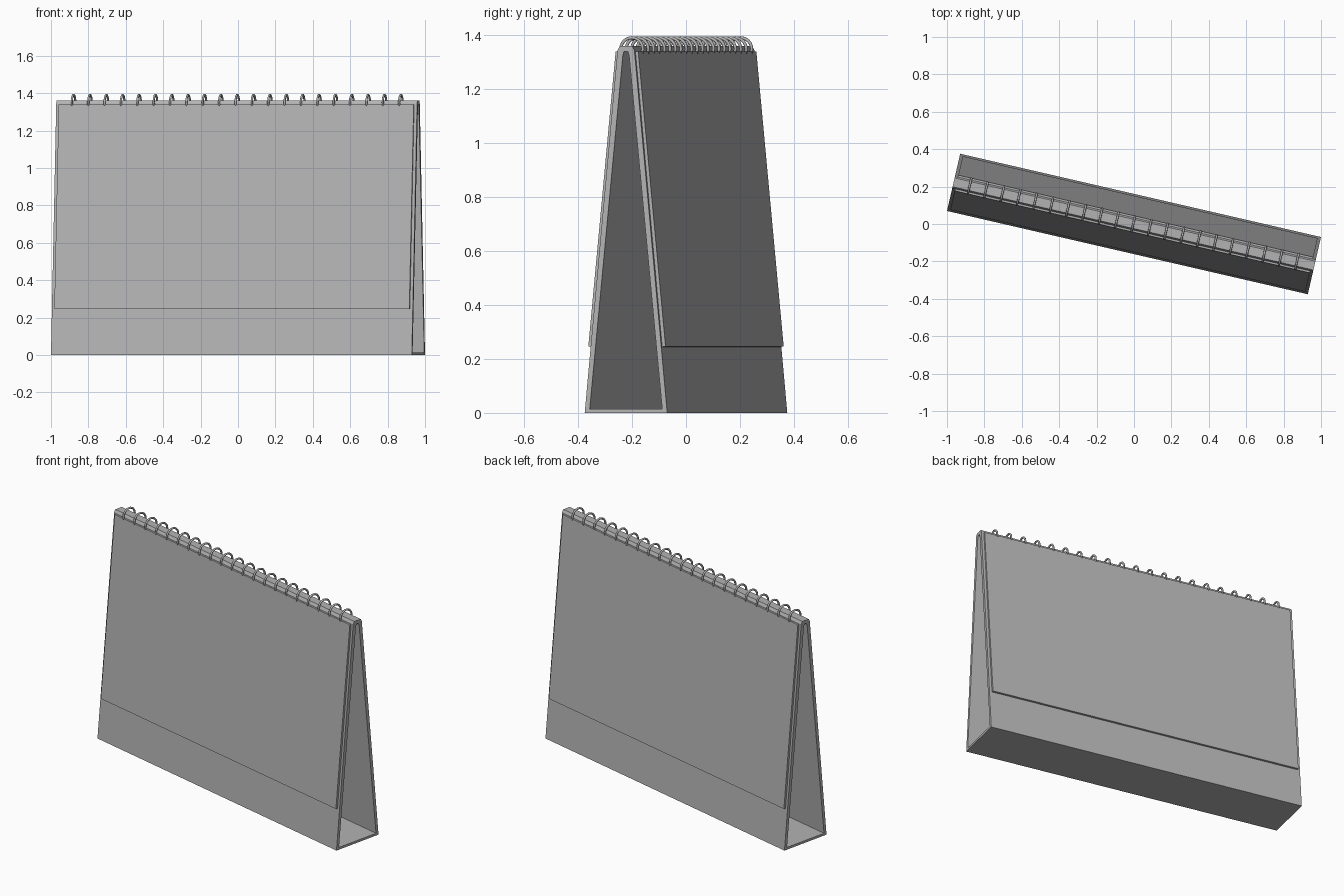
import bpy, bmesh, math

cube = bpy.data.objects.get("Cube")
if cube:
    bpy.data.objects.remove(cube, do_unlink=True)

TURN = math.radians(-13)      # the whole stand is turned on its base
HALF_BOARD = 0.99
HALF_PAGE = 0.974

grey = bpy.data.materials.new("plain grey")
grey.use_nodes = True
colour = (0.45, 0.45, 0.45, 1)
grey.diffuse_color = colour
grey.node_tree.nodes["Principled BSDF"].inputs["Base Color"].default_value = colour


def add_object(name, data):
    obj = bpy.data.objects.new(name, data)
    bpy.context.scene.collection.objects.link(obj)
    obj.rotation_euler.z = TURN
    return obj


def finish(name, bm):
    bmesh.ops.recalc_face_normals(bm, faces=bm.faces)
    mesh = bpy.data.meshes.new(name)
    bm.to_mesh(mesh)
    bm.free()
    mesh.materials.append(grey)
    return add_object(name, mesh)


def mirrored(half):
    """Close a half profile (depth, height) across the middle plane."""
    return half + [(-y, z) for y, z in reversed(half)]


def loop(bm, x, profile):
    return [bm.verts.new((x, y, z)) for y, z in profile]


def bridge(bm, a, b):
    n = len(a)
    for i in range(n):
        j = (i + 1) % n
        bm.faces.new((a[i], a[j], b[j], b[i]))


# Folded board: a hollow triangular tube with open ends
outer = mirrored([(0.157, 0), (0.032, 1.345), (0.024, 1.36)])
inner = mirrored([(0.138, 0.014), (0.012, 1.325), (0.008, 1.34)])
bm = bmesh.new()
out_a, out_b = (loop(bm, x, outer) for x in (-HALF_BOARD, HALF_BOARD))
in_a, in_b = (loop(bm, x, inner) for x in (-HALF_BOARD, HALF_BOARD))
for a, b in ((out_a, out_b), (in_a, in_b), (out_a, in_a), (out_b, in_b)):
    bridge(bm, a, b)
finish("folded_board", bm)

# Page stacks lying on the front and back slopes
page = [(0.133, 0.245), (0.147, 0.246), (0.043, 1.34), (0.031, 1.34)]
for name, side in (("front_pages", -1), ("back_pages", 1)):
    profile = [(side * y, z) for y, z in page]
    bm = bmesh.new()
    a, b = (loop(bm, x, profile) for x in (-HALF_PAGE, HALF_PAGE))
    bridge(bm, a, b)
    bm.faces.new(a)
    bm.faces.new(b)
    finish(name, bm)

# Binding ring: an arch of wire whose ends turn into the pages
RADIUS, CENTRE = 0.042, 1.349
path = [(0.026, 1.328), (0.039, 1.334)]
for i in range(13):
    t = math.pi * i / 12
    path.append((RADIUS * math.cos(t), CENTRE + RADIUS * math.sin(t)))
path += [(-0.039, 1.334), (-0.026, 1.328)]

curve = bpy.data.curves.new("binding_ring", "CURVE")
curve.dimensions = "3D"
curve.bevel_depth = 0.0058
curve.bevel_resolution = 2
curve.use_fill_caps = True
spline = curve.splines.new("POLY")
spline.points.add(len(path) - 1)
for point, (y, z) in zip(spline.points, path):
    point.co = (0, y, z, 1)
curve.materials.append(grey)
ring = add_object("binding_ring", curve)

bpy.ops.object.select_all(action="DESELECT")
ring.select_set(True)
bpy.context.view_layer.objects.active = ring
bpy.ops.object.convert(target="MESH")
ring = bpy.context.view_layer.objects.active
bpy.ops.object.shade_smooth_by_angle(angle=math.radians(50))

# Row of rings along the spine
COUNT, STEP = 21, 0.0898
for i in range(COUNT):
    u = (i - (COUNT - 1) / 2) * STEP - 0.004
    obj = ring if i == 0 else add_object("binding_ring", ring.data)
    obj.location = (u * math.cos(TURN), u * math.sin(TURN), 0)
